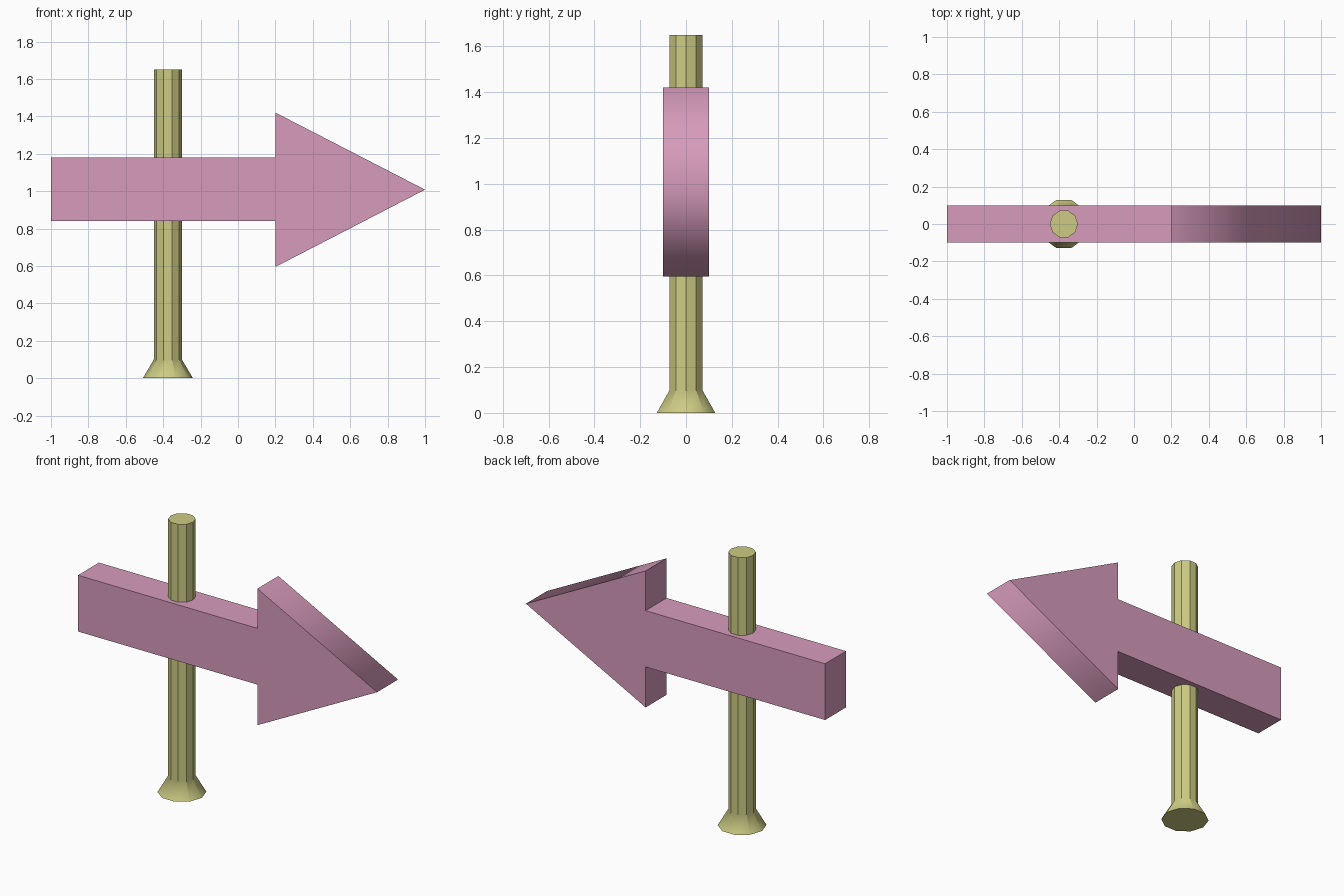
import bpy
import bmesh
import math
from mathutils import Vector

cube = bpy.data.objects.get("Cube")
if cube:
    bpy.data.objects.remove(cube, do_unlink=True)


def make_material(name, rgb):
    mat = bpy.data.materials.new(name)
    mat.use_nodes = True
    mat.diffuse_color = (*rgb, 1)
    bsdf = next(n for n in mat.node_tree.nodes if n.type == "BSDF_PRINCIPLED")
    bsdf.inputs["Base Color"].default_value = (*rgb, 1)
    return mat


def make_object(name, bm, mat):
    bmesh.ops.recalc_face_normals(bm, faces=bm.faces)
    mesh = bpy.data.meshes.new(name)
    bm.to_mesh(mesh)
    bm.free()
    mesh.materials.append(mat)
    obj = bpy.data.objects.new(name, mesh)
    bpy.context.collection.objects.link(obj)
    return obj


pink = make_material("dusty_pink", (0.68, 0.33, 0.50))
olive = make_material("pale_olive", (0.61, 0.60, 0.23))

# Arrow board: outline extruded through its thickness
TIP_X, THICKNESS = 1.0, 0.2
outline = [(-1, 0.84), (0.2, 0.84), (0.2, 0.595), (TIP_X, 1.008),
           (0.2, 1.42), (0.2, 1.18), (-1, 1.18)]
bm = bmesh.new()
face = bm.faces.new([bm.verts.new((x, -THICKNESS / 2, z)) for x, z in outline])
extruded = bmesh.ops.extrude_face_region(bm, geom=[face], use_keep_orig=True)
back = [v for v in extruded["geom"] if isinstance(v, bmesh.types.BMVert)]
bmesh.ops.translate(bm, verts=back, vec=(0, THICKNESS, 0))
# Only the tip edge is rounded by shading
for f in bm.faces:
    f.smooth = True
for e in bm.edges:
    e.smooth = all(v.co.x > TIP_X - 0.01 for v in e.verts)
make_object("arrow_board", bm, pink)

# Post: ten-sided shaft with a flared foot
SIDES, FLARE_TOP = 10, 0.1
rings = []
bm = bmesh.new()
for radius, z in [(0.134, 0), (0.075, FLARE_TOP), (0.075, 1.65)]:
    rings.append([bm.verts.new((radius * math.cos(a), radius * math.sin(a), z))
                  for a in (math.tau * i / SIDES for i in range(SIDES))])
for low, high in zip(rings, rings[1:]):
    for i in range(SIDES):
        j = (i + 1) % SIDES
        bm.faces.new((low[i], low[j], high[j], high[i]))
bm.faces.new(rings[0])
bm.faces.new(rings[-1])
for f in bm.faces:
    f.smooth = True
post = make_object("post", bm, olive)
post.location.x = -0.375

# Flat shaft facets that blend into a smooth foot
mesh = post.data
slope = 0.59
normals = [Vector((0, 0, 1))] * len(mesh.loops)
for poly in mesh.polygons:
    for loop in poly.loop_indices:
        co = mesh.vertices[mesh.loops[loop].vertex_index].co
        normal = poly.normal.copy()
        if abs(normal.z) < 0.9:
            if co.z < 0.01:
                radial = Vector((co.x, co.y, 0)).normalized()
                normal = (radial + Vector((0, 0, slope))).normalized()
            else:
                normal = Vector((normal.x, normal.y, 0)).normalized()
        normals[loop] = normal
mesh.normals_split_custom_set(normals)
